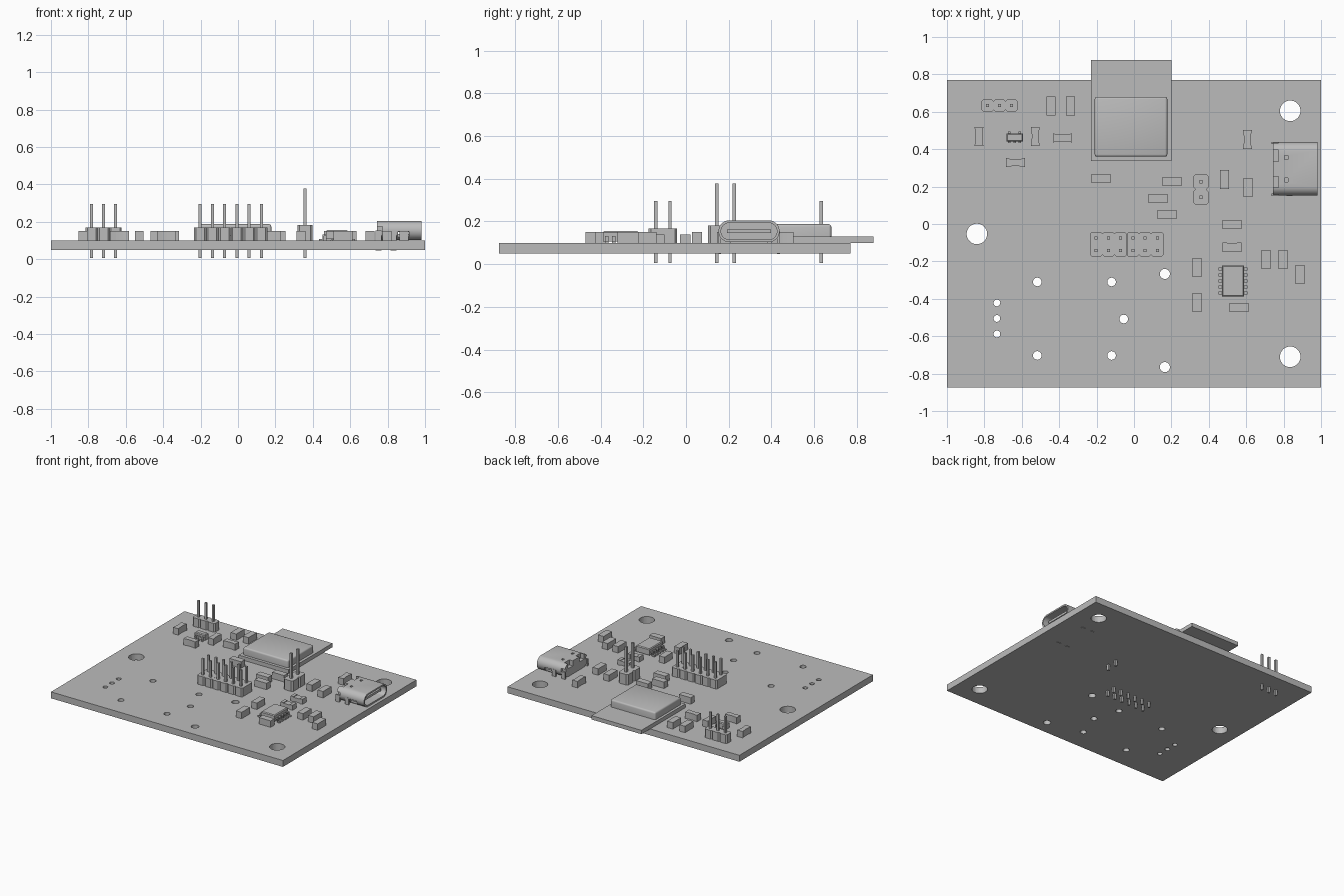
import bpy, bmesh, math
from mathutils import Matrix, Vector

if "Cube" in bpy.data.objects:
    bpy.data.objects.remove(bpy.data.objects["Cube"])

grey = bpy.data.materials.new("plain_grey")
grey.use_nodes = True
grey.diffuse_color = (0.5, 0.5, 0.5, 1)
grey.node_tree.nodes["Principled BSDF"].inputs["Base Color"].default_value = (0.5, 0.5, 0.5, 1)

BOTTOM, TOP = 0.05, 0.1  # faces of the circuit board


def box(bm, x, y, z):
    """Box from three (low, high) ranges."""
    size = [r[1] - r[0] for r in (x, y, z)]
    mid = Vector([(r[0] + r[1]) / 2 for r in (x, y, z)])
    bmesh.ops.create_cube(bm, size=1, matrix=Matrix.Translation(mid) @ Matrix.Diagonal((*size, 1)))


def around(c, half):
    return (c - half, c + half)


def prism(bm, outline, z0, z1):
    """Upright prism over a plan outline."""
    face = bm.faces.new([bm.verts.new((x, y, z0)) for x, y in outline])
    top = bmesh.ops.extrude_face_region(bm, geom=[face])
    bmesh.ops.translate(bm, vec=(0, 0, z1 - z0),
                        verts=[v for v in top["geom"] if isinstance(v, bmesh.types.BMVert)])


def finish(bm, name, smooth=False):
    bmesh.ops.recalc_face_normals(bm, faces=bm.faces)
    mesh = bpy.data.meshes.new(name)
    bm.to_mesh(mesh)
    bm.free()
    mesh.materials.append(grey)
    obj = bpy.data.objects.new(name, mesh)
    bpy.context.collection.objects.link(obj)
    if smooth:
        bpy.ops.object.select_all(action="DESELECT")
        obj.select_set(True)
        bpy.context.view_layer.objects.active = obj
        bpy.ops.object.shade_smooth_by_angle(angle=math.radians(35))
    return obj


def carve(obj, cutter):
    """Subtract the cutter for good and throw it away."""
    mod = obj.modifiers.new("cut", "BOOLEAN")
    mod.operation, mod.solver, mod.object = "DIFFERENCE", "EXACT", cutter
    graph = bpy.context.evaluated_depsgraph_get()
    mesh = bpy.data.meshes.new_from_object(obj.evaluated_get(graph))
    obj.modifiers.clear()
    obj.data = mesh
    bpy.data.objects.remove(cutter)


# Circuit board with drilled holes, listed as radius: centres
bm = bmesh.new()
box(bm, (-1, 1), (-0.875, 0.77), (BOTTOM, TOP))
board = finish(bm, "circuit_board")
holes = {
    0.055: [(0.835, 0.605), (-0.84, -0.053), (0.835, -0.71)],
    0.023: [(-0.517, -0.31), (-0.12, -0.31), (-0.055, -0.508), (-0.517, -0.703), (-0.12, -0.703)],
    0.027: [(0.165, -0.267), (0.165, -0.765)],
    0.018: [(-0.733, -0.422), (-0.733, -0.505), (-0.733, -0.588)],
}
bm = bmesh.new()
for radius, centres in holes.items():
    for x, y in centres:
        bmesh.ops.create_cone(bm, cap_ends=True, segments=32, radius1=radius, radius2=radius,
                              depth=0.2, matrix=Matrix.Translation((x, y, 0.075)))
carve(board, finish(bm, "hole_cutter"))

# Radio module overhanging the back edge
bm = bmesh.new()
box(bm, (-0.23, 0.2), (0.337, 0.878), (TOP, 0.13))
finish(bm, "module_board")
bm = bmesh.new()
box(bm, (-0.21, 0.178), (0.36, 0.68), (0.13, 0.187))
edges = [e for e in bm.edges if max(v.co.z for v in e.verts) > 0.18]
bmesh.ops.bevel(bm, geom=edges, offset=0.012, segments=3, profile=0.5, affect="EDGES")
finish(bm, "module_shield", True)


# Pin headers: one chamfered block per column, one square pin per hole
def header(name, xs, ys, half, body_top, pin_top, pin, along_x=True):
    body, pins = bmesh.new(), bmesh.new()
    c = half * 0.3
    x_mid, y_mid = sum(xs) / len(xs), sum(ys) / len(ys)
    if along_x:
        cells = [(x, y_mid) for x in xs]
        hx, hy = half, (max(ys) - min(ys)) / 2 + half
    else:
        cells = [(x_mid, y) for y in ys]
        hx, hy = (max(xs) - min(xs)) / 2 + half, half
    corner = [(hx, hy - c), (hx - c, hy)]
    quarter = corner + [(-x, y) for x, y in reversed(corner)]
    octagon = quarter + [(-x, -y) for x, y in quarter]
    for cx, cy in cells:
        prism(body, [(cx + x, cy + y) for x, y in octagon], TOP, body_top)
    for x in xs:
        for y in ys:
            box(pins, around(x, pin), around(y, pin), (0.005, pin_top))
    finish(body, name + "_body")
    finish(pins, name + "_pins")


header("double_header", [-0.202 + 0.0653 * i for i in range(6)], [-0.142, -0.075],
       0.0326, 0.168, 0.295, 0.008)
header("triple_header", [-0.783, -0.719, -0.655], [0.633], 0.0326, 0.168, 0.295, 0.008)
header("twin_header", [0.358], [0.144, 0.226], 0.041, 0.182, 0.377, 0.009, False)

# Small block components
LONG, SHORT = 0.051, 0.024
upright = [(-0.444, 0.63), (-0.339, 0.63), (0.485, 0.237), (0.609, 0.195), (0.337, -0.232),
           (0.337, -0.42), (0.706, -0.19), (0.797, -0.19), (0.888, -0.27)]
sideways = [(-0.177, 0.243), (0.203, 0.228), (0.128, 0.137), (0.176, 0.051), (0.561, -0.447)]
bm = bmesh.new()
for x, y in upright:
    box(bm, around(x, SHORT), around(y, LONG), (TOP, 0.15))
for x, y in sideways:
    box(bm, around(x, LONG), around(y, SHORT), (TOP, 0.15))
finish(bm, "block_components")

# Waisted components with curved-in long sides
side = [(SHORT - 0.006 * math.cos(t * math.pi / 2), t * LONG) for t in (1, 0.8, 0.4, 0, -0.4, -0.8, -1)]
waisted = side + [(-x, -y) for x, y in side]
bm = bmesh.new()
for x, y in [(-0.829, 0.468), (-0.528, 0.468), (0.606, 0.452)]:
    prism(bm, [(x + u, y + v) for u, v in waisted], TOP, 0.15)
for x, y in [(-0.382, 0.46), (-0.633, 0.328)]:
    prism(bm, [(x - v, y + u) for u, v in waisted], TOP, 0.15)
finish(bm, "waisted_components")

# Resistors with raised end caps
bm = bmesh.new()
for y in (-0.003, -0.125):
    x = 0.524
    box(bm, around(x, 0.045), around(y, 0.023), (TOP + 0.003, 0.134))
    for s in (-1, 1):
        box(bm, around(x + s * 0.039, 0.012), around(y, 0.025), (TOP, 0.139))
finish(bm, "capped_resistors")


# Chips with stepped leads
def chip_body(name, x, y, z):
    bm = bmesh.new()
    box(bm, x, y, z)
    edges = [e for e in bm.edges if min(v.co.z for v in e.verts) > z[1] - 0.001]
    bmesh.ops.bevel(bm, geom=edges, offset=0.006, segments=1, affect="EDGES")
    finish(bm, name)


def lead(bm, start, out, width, along_x):
    """Shoulder, drop and foot leaving a chip side at start."""
    x, y = start
    for a, b, low, high in ((0, 0.45, 0.123, 0.131), (0.3, 0.5, TOP, 0.131), (0.4, 1, TOP, 0.108)):
        if along_x:
            box(bm, sorted((x + a * out, x + b * out)), around(y, width), (low, high))
        else:
            box(bm, around(x, width), sorted((y + a * out, y + b * out)), (low, high))


chip_body("large_chip", (0.47, 0.588), (-0.388, -0.222), (0.107, 0.155))
bm = bmesh.new()
for i in range(5):
    y = -0.24 - 0.0325 * i
    lead(bm, (0.47, y), -0.037, 0.008, True)
    lead(bm, (0.588, y), 0.037, 0.008, True)
finish(bm, "large_chip_leads")

chip_body("small_chip", (-0.682, -0.594), (0.441, 0.485), (0.105, 0.15))
bm = bmesh.new()
for dx in (-0.028, 0, 0.028):
    lead(bm, (-0.638 + dx, 0.441), -0.018, 0.007, False)
    if dx:
        lead(bm, (-0.638 + dx, 0.485), 0.018, 0.007, False)
finish(bm, "small_chip_leads")

# Charging socket: rounded hollow shell opening to +x
Y, Z = 0.295, 0.154


def stadium(bm, x, half, radius):
    ring = []
    for i in range(32):
        a = 2 * math.pi * (i + 0.5) / 32
        shift = math.copysign(half - radius, math.cos(a))
        ring.append(bm.verts.new((x, Y + shift + radius * math.cos(a), Z + radius * math.sin(a))))
    return ring


bm = bmesh.new()
rings = [stadium(bm, 0.742, 0.143, 0.051), stadium(bm, 0.98, 0.143, 0.051),
         stadium(bm, 0.98, 0.131, 0.039), stadium(bm, 0.79, 0.131, 0.039)]
for a, b in zip(rings, rings[1:]):
    for i in range(32):
        j = (i + 1) % 32
        bm.faces.new((a[i], a[j], b[j], b[i]))
bm.faces.new(rings[0])
bm.faces.new(rings[-1])
shell = finish(bm, "socket_shell")
bm = bmesh.new()
for s in (-1, 1):
    box(bm, (0.73, 0.772), around(Y + s * 0.07, 0.03), (0.165, 0.22))
    box(bm, (0.805, 0.823), around(Y + s * 0.06, 0.01), (0.185, 0.22))
    box(bm, (0.855, 0.915), around(Y + s * 0.145, 0.02), (0.09, 0.148))
    box(bm, (0.73, 0.772), around(Y + s * 0.145, 0.02), (0.15, 0.175))
carve(shell, finish(bm, "socket_cutter"))
bpy.context.view_layer.objects.active = shell
shell.select_set(True)
bpy.ops.object.shade_smooth_by_angle(angle=math.radians(35))

bm = bmesh.new()
box(bm, (0.785, 0.955), around(Y, 0.102), (Z - 0.009, Z + 0.009))
finish(bm, "socket_tongue")
bm = bmesh.new()
for s in (-1, 1):
    for x in (0.752, 0.832):
        box(bm, around(x, 0.016), around(Y + s * 0.138, 0.006), (BOTTOM - 0.003, Z))
box(bm, (0.745, 0.79), around(Y, 0.09), (TOP, 0.12))
finish(bm, "socket_legs")
